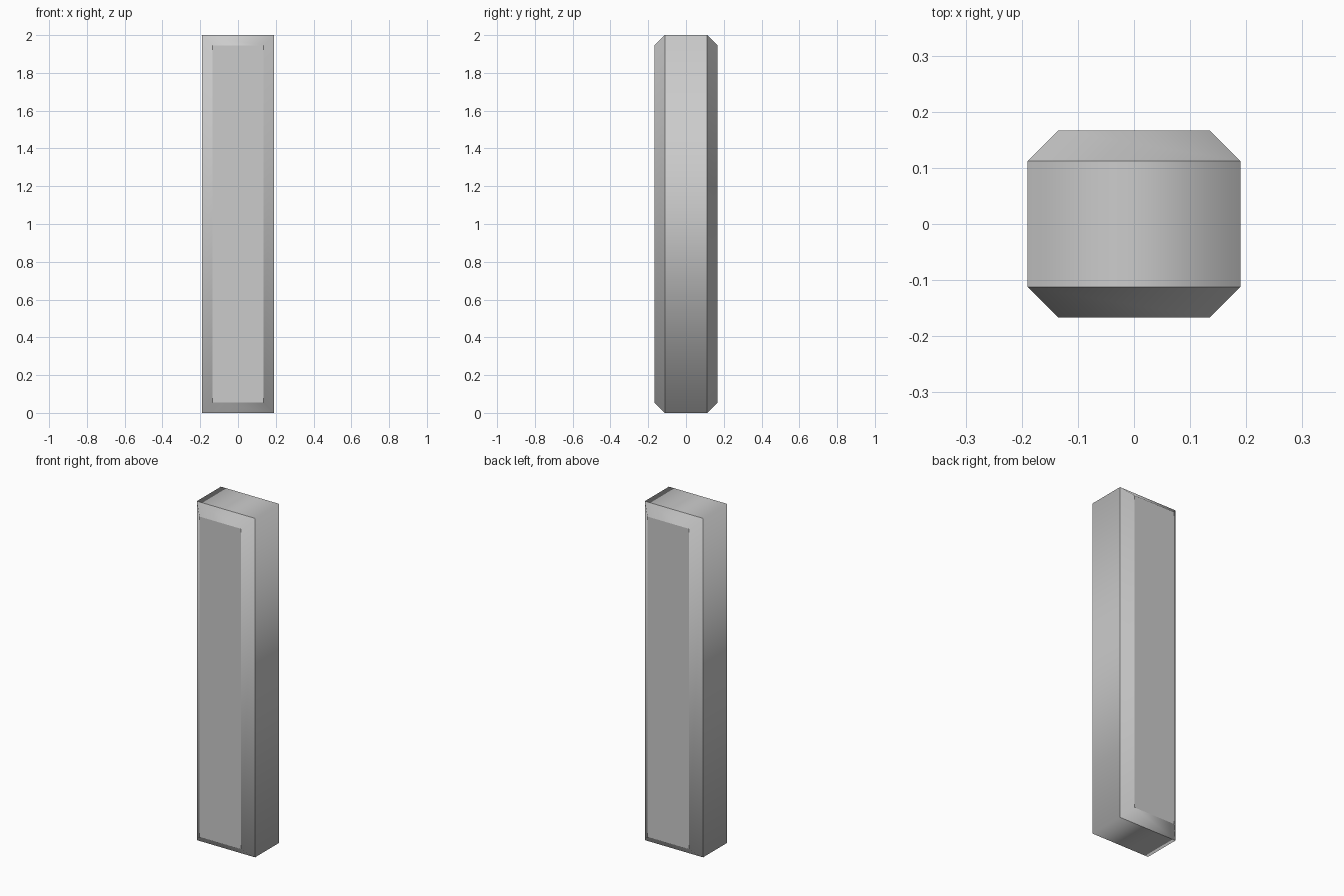
import bpy, bmesh

if "Cube" in bpy.data.objects:
    bpy.data.objects.remove(bpy.data.objects["Cube"])

# half sizes of the slab, height and chamfer width
HX, HY, H, C = 0.19, 0.167, 2.0, 0.055

bm = bmesh.new()


def ring(y, inset):
    """Rectangular outline in the xz plane at depth y."""
    x, z0, z1 = HX - inset, inset, H - inset
    return [bm.verts.new(p) for p in ((-x, y, z0), (x, y, z0), (x, y, z1), (-x, y, z1))]


# front panel, front chamfer, side band, back chamfer, back panel
rings = [ring(-HY, C), ring(-HY + C, 0), ring(HY - C, 0), ring(HY, C)]
for a, b in zip(rings, rings[1:]):
    for i in range(4):
        j = (i + 1) % 4
        bm.faces.new((a[i], a[j], b[j], b[i]))
bm.faces.new(rings[0])
bm.faces.new(rings[-1])
bmesh.ops.recalc_face_normals(bm, faces=bm.faces[:])

# smooth around each band, crisp between the bands
for f in bm.faces:
    f.smooth = True
for r in rings:
    for i in range(4):
        bm.edges.get((r[i], r[(i + 1) % 4])).smooth = False

mesh = bpy.data.meshes.new("chamfered_slab")
bm.to_mesh(mesh)
bm.free()
bpy.context.collection.objects.link(bpy.data.objects.new("chamfered_slab", mesh))
